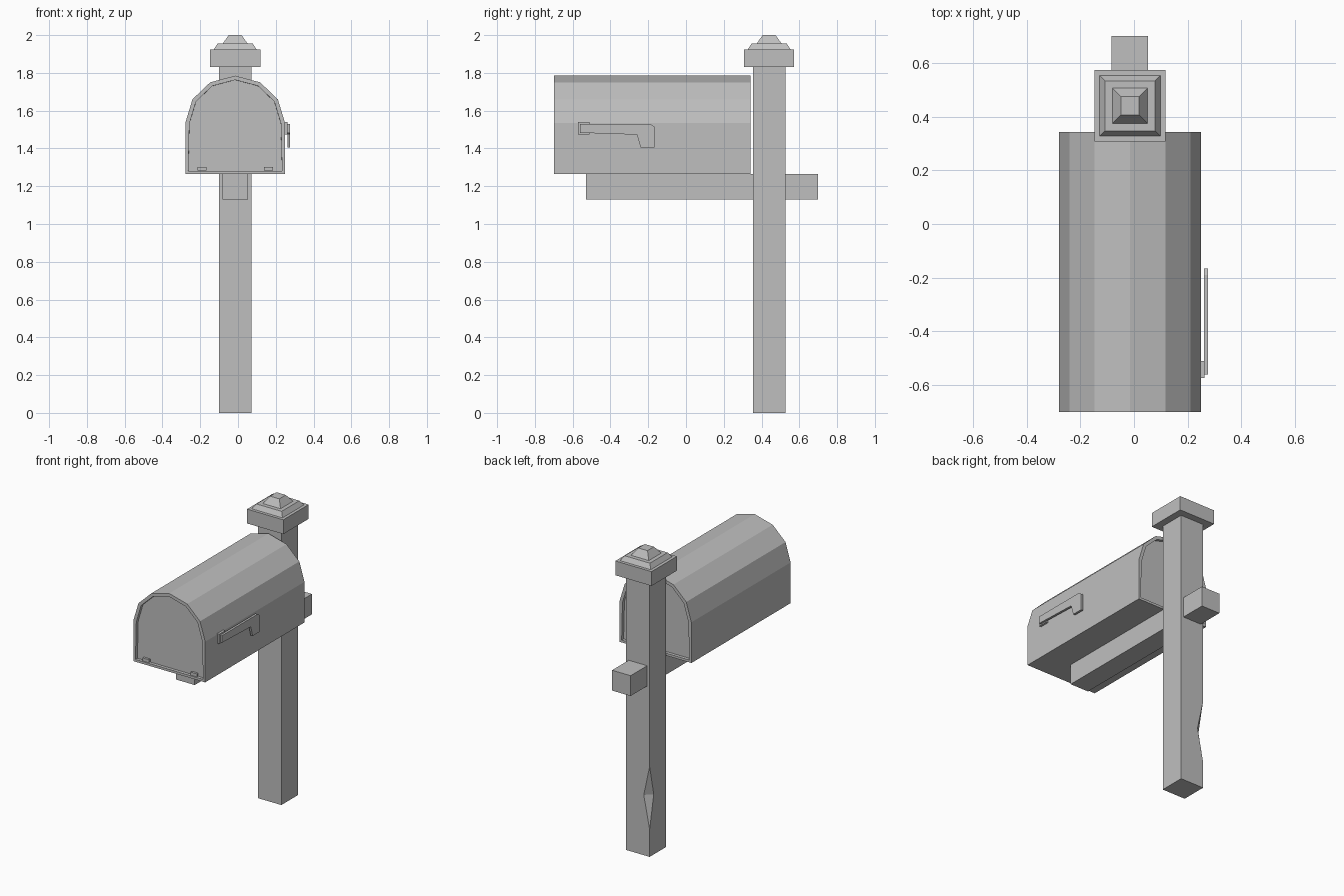
import bpy, bmesh
from mathutils import Vector

old = bpy.data.objects.get("Cube")
if old:
    bpy.data.objects.remove(old, do_unlink=True)

CX = -0.015   # centre line of the post, beam and box
PY = 0.44     # depth of the post

grey = bpy.data.materials.new("plain grey")
grey.use_nodes = True
grey.diffuse_color = (0.52, 0.52, 0.52, 1)
grey.node_tree.nodes["Principled BSDF"].inputs["Base Color"].default_value = (0.52, 0.52, 0.52, 1)


def finish(name, bm):
    bmesh.ops.recalc_face_normals(bm, faces=bm.faces)
    mesh = bpy.data.meshes.new(name)
    bm.to_mesh(mesh)
    bm.free()
    mesh.materials.append(grey)
    obj = bpy.data.objects.new(name, mesh)
    bpy.context.collection.objects.link(obj)
    return obj


def box(name, lo, hi):
    bm = bmesh.new()
    bmesh.ops.create_cube(bm, size=1)
    for v in bm.verts:
        v.co = Vector([lo[i] if v.co[i] < 0 else hi[i] for i in range(3)])
    return finish(name, bm)


def frustum(name, low, high, z0, z1):
    """Square block on the post axis, tapering from half width low to high."""
    bm = bmesh.new()
    bmesh.ops.create_cube(bm, size=2)
    for v in bm.verts:
        half, z = (low, z0) if v.co.z < 0 else (high, z1)
        v.co = Vector((CX + v.co.x * half, PY + v.co.y * half, z))
    return finish(name, bm)


def prism(bm, points, offset):
    face = bm.faces.new([bm.verts.new(p) for p in points])
    out = bmesh.ops.extrude_face_region(bm, geom=[face])
    verts = [g for g in out["geom"] if isinstance(g, bmesh.types.BMVert)]
    bmesh.ops.translate(bm, verts=verts, vec=offset)


# Post with a chip knocked out of its back corner
def chipped_post():
    bm = bmesh.new()
    h, top, chip = 0.086, 1.83, 0.043
    x0, x1, y0, y1 = CX - h, CX + h, PY - h, PY + h
    ring = [(x0, y0), (x1, y0), (x1, y1), (x0, y1)]
    a, b, c, d = [bm.verts.new((x, y, 0)) for x, y in ring]
    e, f, g, k = [bm.verts.new((x, y, top)) for x, y in ring]
    upper = bm.verts.new((x0, y1, 0.6))
    lower = bm.verts.new((x0, y1, 0.18))
    back = bm.verts.new((x0 + chip, y1, 0.4))
    side = bm.verts.new((x0, y1 - chip, 0.4))
    for loop in ((a, b, c, d), (e, f, g, k), (a, b, f, e), (b, c, g, f),
                 (c, d, lower, back, upper, k, g),
                 (a, e, k, upper, side, lower, d),
                 (upper, back, side), (lower, back, side)):
        bm.faces.new(loop)
    return finish("post", bm)


chipped_post()

# Stepped post cap
frustum("cap_slab", 0.133, 0.133, 1.83, 1.925)
frustum("cap_step", 0.113, 0.093, 1.925, 1.955)
frustum("cap_finial", 0.066, 0.034, 1.955, 2.0)

# Support beam through the post
box("support_beam", (CX - 0.068, -0.53, 1.13), (CX + 0.068, 0.70, 1.265))

# Mailbox body with a faceted arch and recessed ends
half = [(0.264, 1.265), (0.264, 1.535), (0.226, 1.66), (0.132, 1.75)]
arch = half + [(0, 1.785)] + [(-x, z) for x, z in reversed(half)]
bm = bmesh.new()
prism(bm, [(CX + x, -0.70, z) for x, z in arch], (0, 1.042, 0))
bmesh.ops.recalc_face_normals(bm, faces=bm.faces)
ends = [f for f in bm.faces if abs(f.normal.y) > 0.9]
bmesh.ops.inset_individual(bm, faces=ends, thickness=0.022, depth=0)
bmesh.ops.inset_individual(bm, faces=ends, thickness=0.0005, depth=-0.02)
finish("mailbox_body", bm)

# Door hinges
for side, s in (("right", -1), ("left", 1)):
    x = CX + s * 0.176
    box("door_hinge_" + side, (x - 0.023, -0.695, 1.282), (x + 0.023, -0.675, 1.302))

# Signal flag and its mount on the left side
box("flag_mount", (0.245, -0.573, 1.475), (0.263, -0.51, 1.54))
flag = [(-0.56, 1.53), (-0.19, 1.53), (-0.166, 1.515), (-0.166, 1.405),
        (-0.24, 1.405), (-0.26, 1.473), (-0.56, 1.483)]
bm = bmesh.new()
prism(bm, [(0.261, y, z) for y, z in flag], (0.015, 0, 0))
finish("signal_flag", bm)
